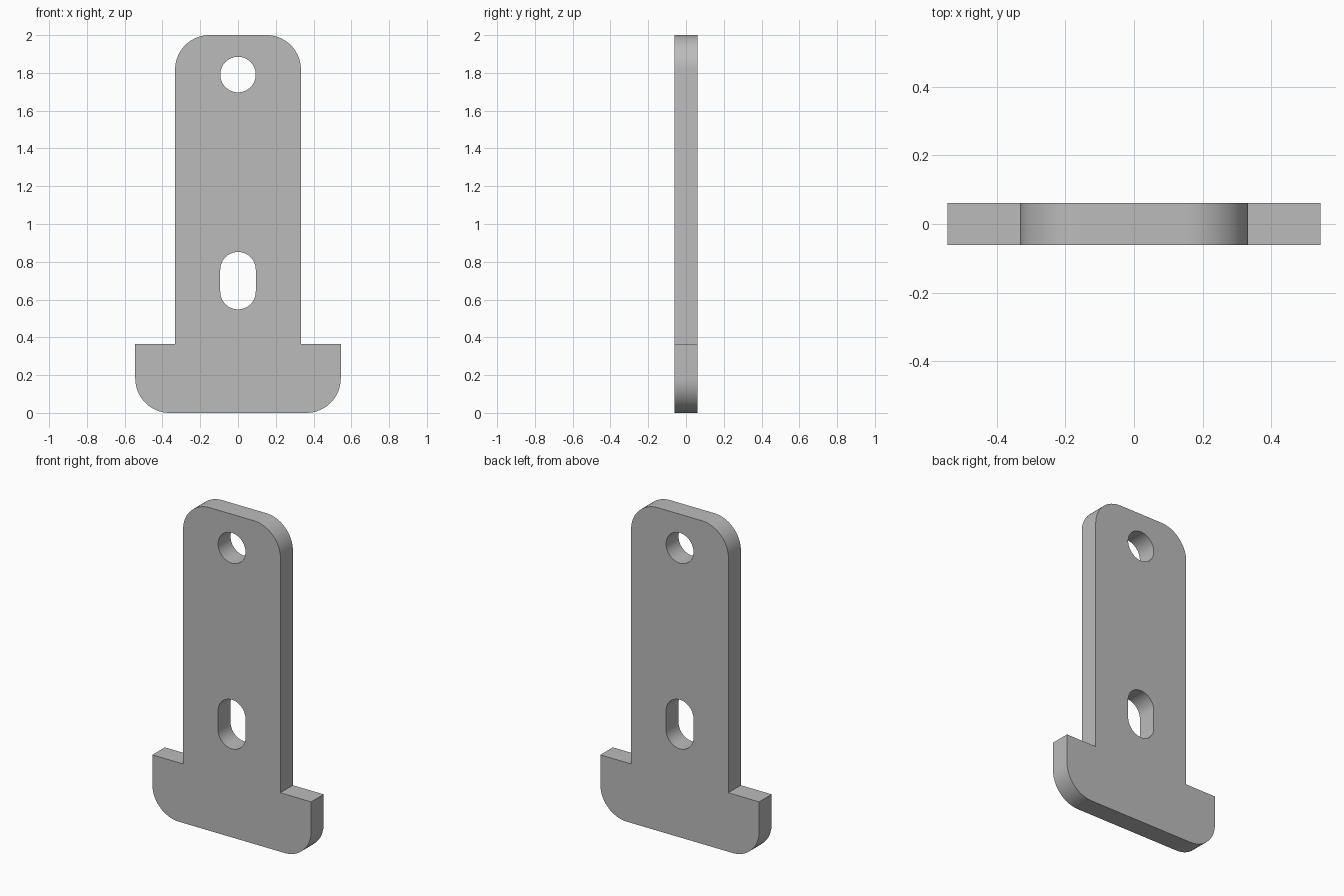
import bpy, bmesh
from math import sin, cos, pi, radians
from mathutils import Matrix

cube = bpy.data.objects.get("Cube")
if cube:
    bpy.data.objects.remove(cube, do_unlink=True)

HALF_THICKNESS = 0.061
STEM, BASE, SHOULDER, HEIGHT = 0.333, 0.544, 0.365, 2.0
CORNER, HOLE = 0.182, 0.094


def arc(x, z, r, start, end, steps=16):
    """Points of an arc, angles in degrees."""
    angles = [radians(start + (end - start) * i / steps) for i in range(steps + 1)]
    return [(x + r * cos(a), z + r * sin(a)) for a in angles]


def slot(low, high):
    """Round-ended opening between two centre heights."""
    return arc(0, high, HOLE, 0, 180, 32) + arc(0, low, HOLE, 180, 360, 32)


# Outline: right half, then its mirror image
half = (arc(BASE - CORNER, CORNER, CORNER, -90, 0)
        + [(BASE, SHOULDER), (STEM, SHOULDER)]
        + arc(STEM - CORNER, HEIGHT - CORNER, CORNER, 0, 90))
outline = half + [(-x, z) for x, z in reversed(half)]
round_hole = arc(0, 1.791, HOLE, 0, 360, 64)[:-1]
long_slot = slot(0.642, 0.758)

# Filled profile with two openings, extruded to the plate thickness
curve = bpy.data.curves.new("plate_profile", "CURVE")
curve.dimensions = "2D"
curve.fill_mode = "BOTH"
curve.extrude = HALF_THICKNESS
for loop in (outline, round_hole, long_slot):
    spline = curve.splines.new("POLY")
    spline.points.add(len(loop) - 1)
    for point, (x, z) in zip(spline.points, loop):
        point.co = (x, z, 0, 1)
    spline.use_cyclic_u = True

profile = bpy.data.objects.new("plate_profile", curve)
bpy.context.collection.objects.link(profile)
bpy.context.view_layer.update()
mesh = bpy.data.meshes.new_from_object(
    profile.evaluated_get(bpy.context.evaluated_depsgraph_get()))
bpy.data.objects.remove(profile, do_unlink=True)

# Stand the plate upright and weld the caps to the walls
bm = bmesh.new()
bm.from_mesh(mesh)
bmesh.ops.transform(bm, matrix=Matrix.Rotation(pi / 2, 4, "X"), verts=bm.verts)
bmesh.ops.remove_doubles(bm, verts=bm.verts, dist=0.0001)
bmesh.ops.recalc_face_normals(bm, faces=bm.faces)
bm.to_mesh(mesh)
bm.free()

plate = bpy.data.objects.new("slotted_plate", mesh)
bpy.context.collection.objects.link(plate)

grey = bpy.data.materials.new("plain_grey")
grey.use_nodes = True
colour = (0.5, 0.5, 0.5, 1)
grey.diffuse_color = colour
grey.node_tree.nodes["Principled BSDF"].inputs["Base Color"].default_value = colour
mesh.materials.clear()
mesh.materials.append(grey)

# Smooth curved walls, sharp rims
bpy.ops.object.select_all(action="DESELECT")
plate.select_set(True)
bpy.context.view_layer.objects.active = plate
bpy.ops.object.shade_smooth_by_angle(angle=radians(30))
